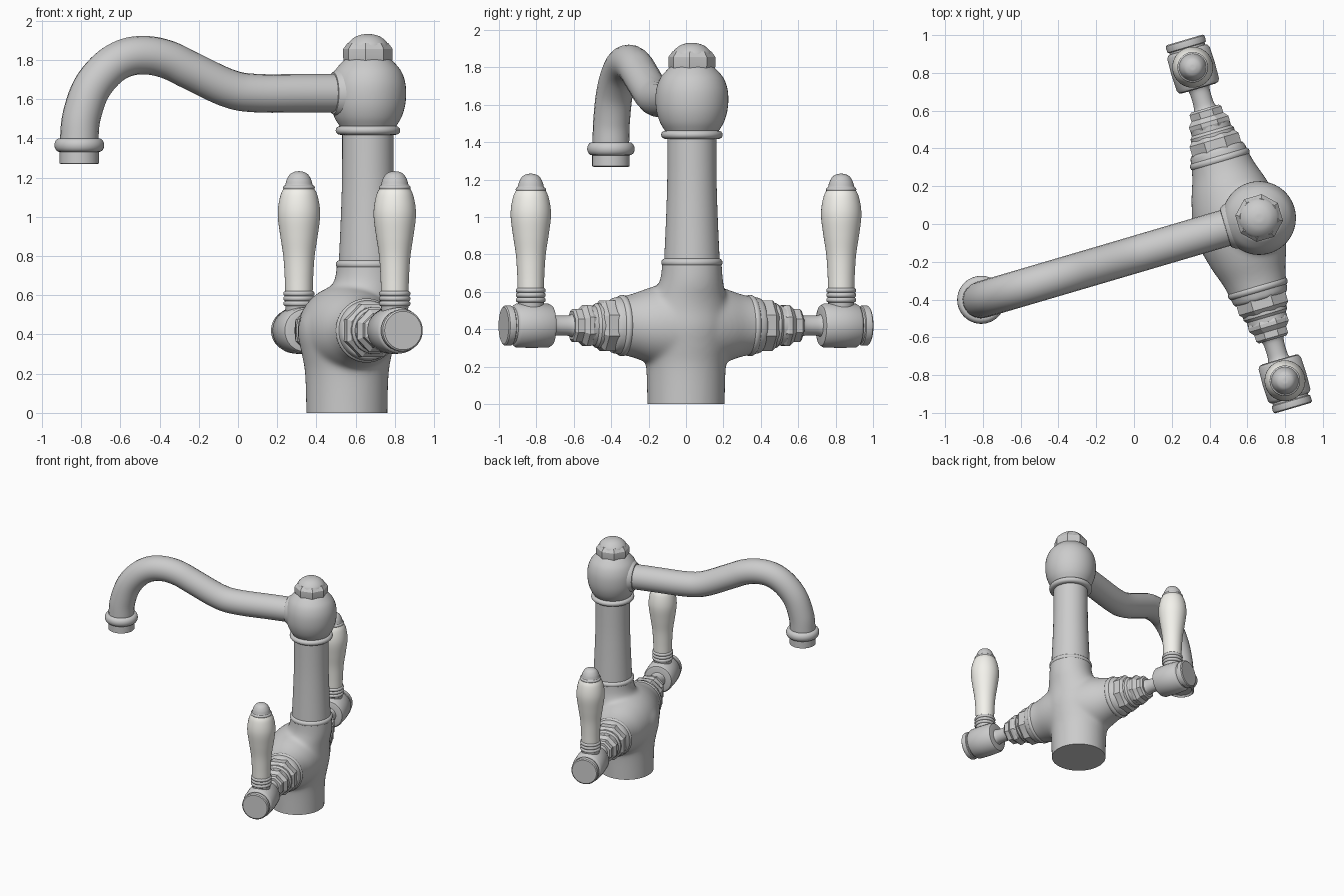
import bpy, bmesh, math
from mathutils import Matrix, Vector

if "Cube" in bpy.data.objects:
    bpy.data.objects.remove(bpy.data.objects["Cube"])

# Whole tap is built along local axes, then turned and shifted into place
PLACE = Matrix.Translation((0.555, 0, 0)) @ Matrix.Rotation(math.radians(16.4), 4, 'Z')
COLUMN = Matrix.Translation((0.112, 0, 0))
AXIS_Z = 0.42


def smooth_path(pts, n=5):
    """Catmull-Rom resampling of a short point list."""
    p = [Vector(q) for q in pts]
    p = [2 * p[0] - p[1]] + p + [2 * p[-1] - p[-2]]
    out = []
    for i in range(1, len(p) - 2):
        a, b, c, d = p[i - 1:i + 3]
        for k in range(n):
            t = k / n
            out.append(0.5 * (2 * b + (c - a) * t + (2 * a - 5 * b + 4 * c - d) * t * t
                              + (3 * b - a - 3 * c + d) * t ** 3))
    return out + [p[-2]]


def add_lathe(bm, profile, mat, seg):
    """Rings of (radius, height, optional centre x), capped at both ends."""
    rings = []
    for q in profile:
        r, z, cx = q[0], q[1], (q[2] if len(q) > 2 else 0)
        r = max(r, 0.0005)
        rings.append([bm.verts.new(mat @ Vector((
            cx + r * math.cos(2 * math.pi * (i + 0.5) / seg),
            r * math.sin(2 * math.pi * (i + 0.5) / seg), z))) for i in range(seg)])
    for a, b in zip(rings, rings[1:]):
        for i in range(seg):
            j = (i + 1) % seg
            bm.faces.new((a[i], a[j], b[j], b[i]))
    bm.faces.new(rings[0][::-1])
    bm.faces.new(rings[-1])


def finish(name, bm, angle=35, color=None):
    bmesh.ops.recalc_face_normals(bm, faces=bm.faces)
    bm.transform(PLACE)
    me = bpy.data.meshes.new(name)
    bm.to_mesh(me)
    bm.free()
    ob = bpy.data.objects.new(name, me)
    bpy.context.collection.objects.link(ob)
    if color:
        m = bpy.data.materials.new(name + "_material")
        m.diffuse_color = color
        m.use_nodes = True
        m.node_tree.nodes["Principled BSDF"].inputs["Base Color"].default_value = m.diffuse_color
        me.materials.append(m)
    bpy.ops.object.select_all(action='DESELECT')
    ob.select_set(True)
    bpy.context.view_layer.objects.active = ob
    bpy.ops.object.shade_smooth_by_angle(angle=math.radians(angle))
    return ob


def lathe(name, profile, mat=Matrix(), seg=48, angle=35, color=None):
    bm = bmesh.new()
    add_lathe(bm, profile, mat, seg)
    return finish(name, bm, angle, color)


def bead(r, z, h, bulge):
    """Rounded ring profile."""
    return [(r + bulge * math.sin(math.pi * k / 8), z - h / 2 * math.cos(math.pi * k / 8))
            for k in range(9)]


# Blended body: leaning upright and two tapering arms fused together
bm = bmesh.new()
add_lathe(bm, smooth_path([(0.207, -0.1, 0), (0.207, 0, 0), (0.213, 0.2, 0), (0.23, 0.3, 0),
                           (0.25, 0.41, 0), (0.238, 0.5, 0.01), (0.205, 0.57, 0.05),
                           (0.178, 0.63, 0.09), (0.163, 0.7, 0.11), (0.155, 0.86, 0.112)]),
          Matrix(), 64)
half = [(0.15, 0.42), (0.157, 0.36), (0.172, 0.29), (0.203, 0.2), (0.228, 0.1)]
arms = [(r, -t) for r, t in half] + [(0.237, 0)] + half[::-1]
add_lathe(bm, smooth_path(arms), Matrix.Translation((0, 0, AXIS_Z)) @ Matrix.Rotation(math.pi / 2, 4, 'X'), 64)
bmesh.ops.recalc_face_normals(bm, faces=bm.faces)
raw = bpy.data.meshes.new("body_raw")
bm.to_mesh(raw)
bm.free()
tmp = bpy.data.objects.new("body_raw", raw)
bpy.context.collection.objects.link(tmp)
rm = tmp.modifiers.new("fuse", 'REMESH')
rm.mode = 'VOXEL'
rm.voxel_size = 0.012
sm = tmp.modifiers.new("blend", 'SMOOTH')
sm.factor = 0.5
sm.iterations = 25
bm = bmesh.new()
bm.from_object(tmp, bpy.context.evaluated_depsgraph_get())
bpy.data.objects.remove(tmp)
for z, n in ((0, 1), (0.76, -1)):
    bmesh.ops.bisect_plane(bm, geom=bm.verts[:] + bm.edges[:] + bm.faces[:],
                           plane_co=(0, 0, z), plane_no=(0, 0, n), clear_inner=True)
    bmesh.ops.holes_fill(bm, edges=[e for e in bm.edges if e.is_boundary], sides=0)
finish("body", bm, 50)

# Column with its two collars
lathe("column", smooth_path([(0.15, 0.74), (0.147, 0.8), (0.138, 1.0), (0.132, 1.2), (0.131, 1.46)]), COLUMN)
lathe("lower_collar", bead(0.14, 0.757, 0.045, 0.024), COLUMN)
lathe("upper_collar", bead(0.14, 1.44, 0.045, 0.025), COLUMN)

# Round head with a faceted cap and domed top
lathe("head", smooth_path([(0.14, 1.455), (0.17, 1.505), (0.189, 1.565), (0.195, 1.63), (0.189, 1.69),
                           (0.168, 1.745), (0.13, 1.79), (0.11, 1.805)]), COLUMN)
lathe("head_cap", [(0.12, 1.78), (0.127, 1.81), (0.127, 1.855), (0.105, 1.885)], COLUMN, 8, 20)
lathe("head_cap_dome", smooth_path([(0.112, 1.85), (0.1, 1.885), (0.068, 1.915), (0.03, 1.929), (0, 1.931)]),
      COLUMN)

# Swan-neck spout swept along its path
path = smooth_path([(0.11, 1.63), (-0.2, 1.63), (-0.48, 1.63), (-0.63, 1.655), (-0.83, 1.745), (-0.95, 1.8),
                    (-1.06, 1.823), (-1.17, 1.812), (-1.27, 1.757), (-1.36, 1.65), (-1.41, 1.51),
                    (-1.422, 1.4), (-1.422, 1.34)], 6)
cu = bpy.data.curves.new("spout", 'CURVE')
cu.dimensions = '3D'
cu.bevel_depth = 0.098
cu.bevel_resolution = 8
sp = cu.splines.new('POLY')
sp.points.add(len(path) - 1)
for pt, q in zip(sp.points, path):
    pt.co = (q.x, 0, q.y, 1)
tmp = bpy.data.objects.new("spout_path", cu)
bpy.context.collection.objects.link(tmp)
bm = bmesh.new()
me = bpy.data.meshes.new_from_object(tmp.evaluated_get(bpy.context.evaluated_depsgraph_get()))
bm.from_mesh(me)
bpy.data.objects.remove(tmp)
finish("spout", bm, 50)
lathe("spout_root", [(0.135, 0.1), (0.12, 0.165), (0.106, 0.185), (0.09, 0.187)],
      COLUMN @ Matrix.Translation((0, 0, 1.63)) @ Matrix.Rotation(-math.pi / 2, 4, 'Y'))
TIP = Matrix.Translation((-1.422, 0, 0))
lathe("spout_ring", bead(0.1, 1.365, 0.07, 0.027), TIP)
lathe("spout_nozzle", [(0.08, 1.28), (0.092, 1.268), (0.1, 1.272), (0.1, 1.35)], TIP)

# Valves and lever handles on both sides
for side, tag in ((1, "back"), (-1, "front")):
    V = Matrix.Translation((0, 0, AXIS_Z)) @ Matrix.Rotation(-side * math.pi / 2, 4, 'X')
    lathe(tag + "_valve_collar", bead(0.142, 0.357, 0.045, 0.022), V)
    lathe(tag + "_large_nut", [(0.138, 0.37), (0.146, 0.39), (0.146, 0.465), (0.125, 0.487)], V, 8, 20)
    lathe(tag + "_valve_ring", [(0.12, 0.47), (0.12, 0.5), (0.108, 0.515), (0.108, 0.54), (0.1, 0.55)], V)
    lathe(tag + "_small_nut", [(0.112, 0.53), (0.118, 0.545), (0.118, 0.565), (0.095, 0.59),
                               (0.095, 0.625), (0.082, 0.637)], V, 8, 20)
    lathe(tag + "_stem", smooth_path([(0.068, 0.625), (0.056, 0.65), (0.053, 0.7), (0.056, 0.74), (0.07, 0.765)]), V)
    lathe(tag + "_hub", [(0.09, 0.748), (0.108, 0.753), (0.117, 0.768), (0.12, 0.86), (0.117, 0.945),
                         (0.108, 0.958), (0.098, 0.962), (0.098, 0.972), (0.106, 0.976), (0.108, 1.0),
                         (0.106, 1.01), (0.098, 1.016)], V)
    H = Matrix.Translation((0, side * 0.865, 0))
    rings = [(0.065, 0.5)]
    for z in (0.557, 0.583, 0.608):
        rings += bead(0.07, z, 0.025, 0.01)
    lathe(tag + "_handle_rings", rings, H)
    lathe(tag + "_handle_grip", smooth_path([(0.07, 0.615), (0.073, 0.7), (0.08, 0.8), (0.095, 0.9), (0.107, 0.99),
                                             (0.106, 1.05), (0.094, 1.11), (0.078, 1.145)]),
          H, color=(0.9, 0.89, 0.84, 1))
    lathe(tag + "_handle_finial", bead(0.072, 1.148, 0.022, 0.009) + smooth_path(
        [(0.07, 1.162), (0.062, 1.19), (0.045, 1.217), (0.02, 1.23), (0, 1.232)]), H)
